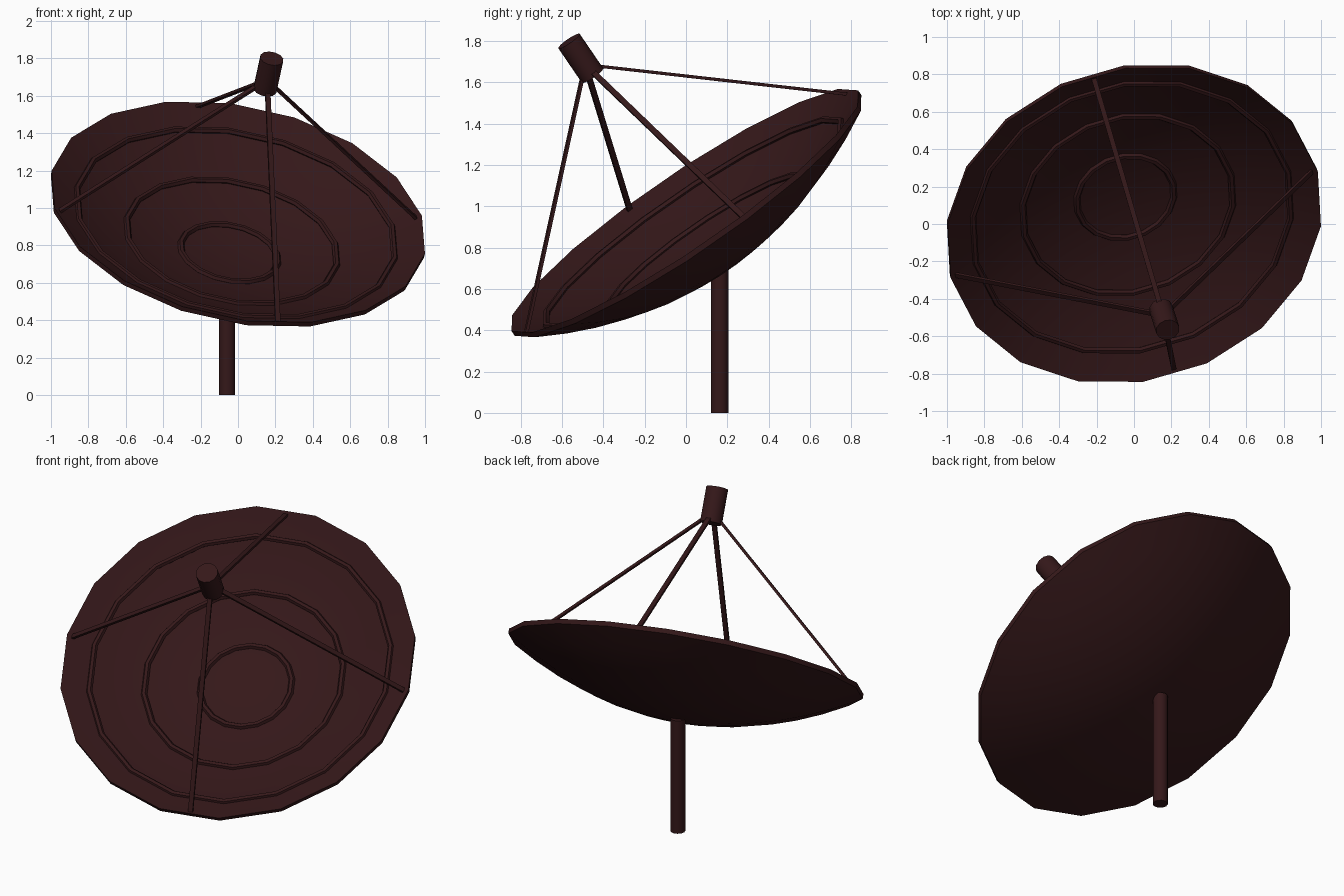
import bpy, bmesh, math
from mathutils import Vector, Matrix

if "Cube" in bpy.data.objects:
    bpy.data.objects.remove(bpy.data.objects["Cube"])

mat = bpy.data.materials.new("dark_maroon")
mat.diffuse_color = (0.035, 0.009, 0.010, 1)
mat.use_nodes = True
mat.node_tree.nodes["Principled BSDF"].inputs["Base Color"].default_value = mat.diffuse_color

# Dish frame: local z is the aiming axis, local x points to a rim corner
R = 1.022
axis = Vector((0.177, -0.555, 0.813)).normalized()
ex = Vector((0.976, 0.283, -0.019))
ex = (ex - axis * ex.dot(axis)).normalized()
ey = axis.cross(ex)
frame = Matrix.Translation((0, 0, 0.97)) @ Matrix((ex, ey, axis)).transposed().to_4x4()


def finish(obj, name, angle=35):
    obj.name = name
    obj.data.materials.append(mat)
    bpy.ops.object.select_all(action='DESELECT')
    obj.select_set(True)
    bpy.context.view_layer.objects.active = obj
    bpy.ops.object.shade_smooth_by_angle(angle=math.radians(angle))
    return obj


def lathe(name, profile, sides, matrix, closed=False):
    """Revolve (radius, height) points about local z."""
    bm = bmesh.new()
    vs = [bm.verts.new((r, 0, h)) for r, h in profile]
    pairs = list(zip(vs, vs[1:])) + ([(vs[-1], vs[0])] if closed else [])
    edges = [bm.edges.new(p) for p in pairs]
    bmesh.ops.spin(bm, geom=vs + edges, axis=(0, 0, 1), cent=(0, 0, 0),
                   angle=math.tau, steps=sides, use_duplicate=False)
    bmesh.ops.remove_doubles(bm, verts=bm.verts, dist=1e-4)
    bmesh.ops.recalc_face_normals(bm, faces=bm.faces)
    mesh = bpy.data.meshes.new(name)
    bm.to_mesh(mesh)
    bm.free()
    obj = bpy.data.objects.new(name, mesh)
    bpy.context.collection.objects.link(obj)
    obj.matrix_world = matrix
    return finish(obj, name)


def inner(r):
    return 0.01 - 0.295 * (1 - (r / R) ** 2)


def outer(r):
    return -0.018 - 0.307 * (1 - (r / R) ** 2)


# Dish bowl with a thin rim
steps = [R * i / 7 for i in range(8)]
lathe("dish", [(r, inner(r)) for r in steps] + [(r, outer(r)) for r in reversed(steps)],
      18, frame)

# Raised rings on the inside of the dish
for i, r in enumerate((0.265, 0.575, 0.87)):
    tube = [(r + 0.018 * math.cos(a), inner(r) + 0.004 + 0.018 * math.sin(a))
            for a in (k * math.tau / 6 for k in range(6))]
    lathe(f"dish_ring_{i + 1}", tube, 18, frame, closed=True)

# Receiver on the aiming axis
lathe("receiver", [(0, 0.815), (0.064, 0.815), (0.064, 1.02), (0, 1.02)], 12, frame)

# Four flat struts from rim to receiver, wide across and thin along the radius
for k in range(4):
    turn = Matrix.Rotation(k * math.pi / 2, 4, 'Z')
    foot, head = Vector((0.99, 0, -0.005)), Vector((0.05, 0, 0.835))
    d = (head - foot).normalized()
    side = Vector((0, 1, 0))
    rot = Matrix((d.cross(side) * -1, side, d)).transposed().to_4x4()
    size = Matrix.Diagonal((0.015, 0.027, (head - foot).length, 1))
    bpy.ops.mesh.primitive_cube_add(size=1)
    strut = bpy.context.object
    strut.matrix_world = frame @ turn
    strut.data.transform(Matrix.Translation((foot + head) / 2) @ rot @ size)
    bm = bmesh.new()
    bm.from_mesh(strut.data)
    bmesh.ops.recalc_face_normals(bm, faces=bm.faces)
    bm.to_mesh(strut.data)
    bm.free()
    finish(strut, f"strut_{k + 1}")

# Ground pole
lathe("pole", [(0, 0), (0.043, 0), (0.043, 0.705), (0, 0.705)], 12,
      Matrix.Translation((-0.058, 0.163, 0)))
